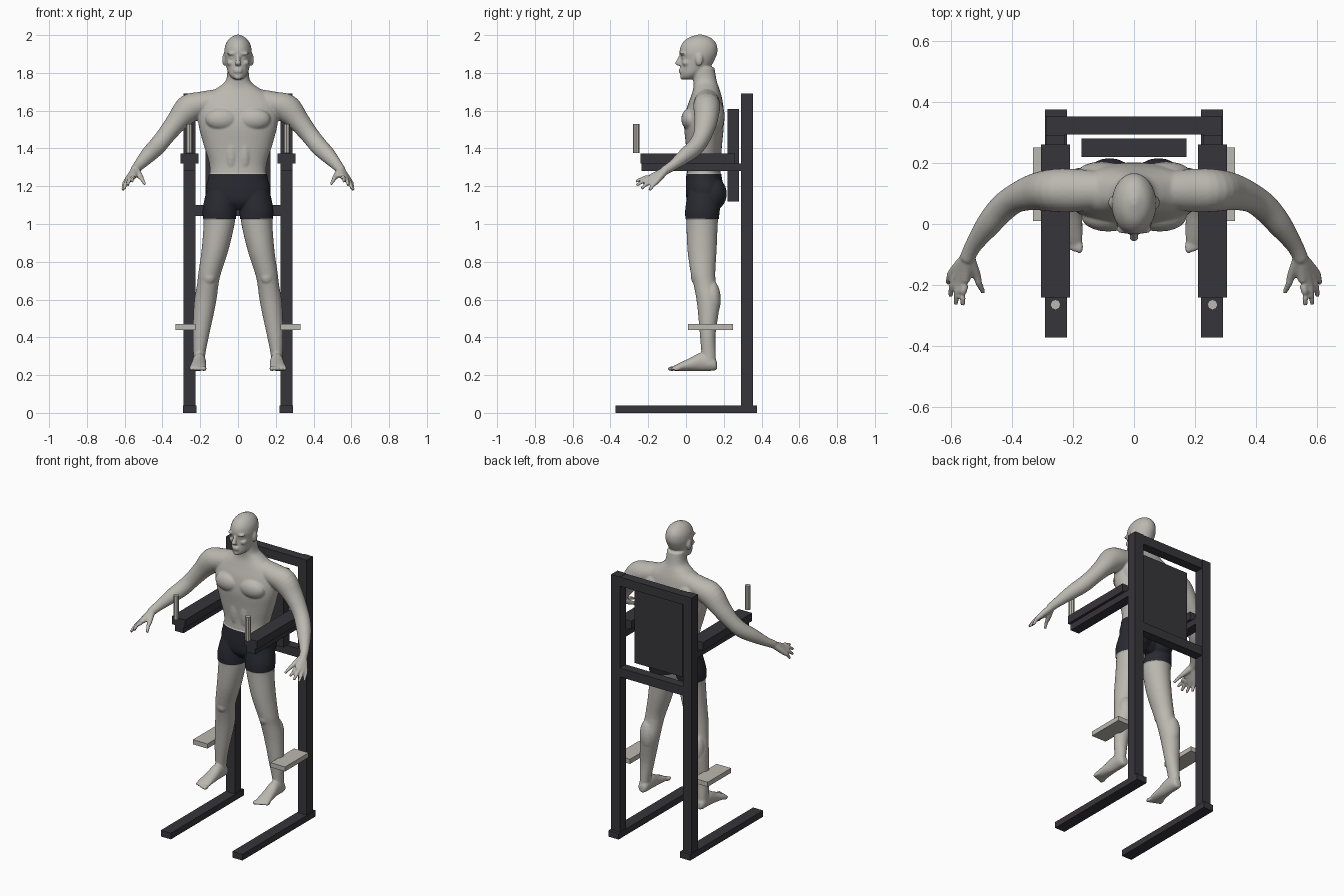
import bpy, bmesh, math
from mathutils import Vector, Matrix

cube = bpy.data.objects.get("Cube")
if cube:
    bpy.data.objects.remove(cube, do_unlink=True)


def material(name, rgb):
    mat = bpy.data.materials.new(name)
    mat.use_nodes = True
    color = (*rgb, 1)
    mat.diffuse_color = color
    shader = next(n for n in mat.node_tree.nodes if n.type == 'BSDF_PRINCIPLED')
    shader.inputs["Base Color"].default_value = color
    shader.inputs["Roughness"].default_value = .6
    return mat


SKIN = material("warm grey skin", (.50, .48, .44))
SHORTS = material("dark navy cloth", (.022, .023, .031))
FRAME = material("charcoal frame", (.037, .035, .042))
LIGHT = material("pale grey plastic", (.50, .48, .44))


def add_object(name, bm, *mats):
    mesh = bpy.data.meshes.new(name)
    bmesh.ops.recalc_face_normals(bm, faces=bm.faces[:])
    bm.to_mesh(mesh)
    bm.free()
    obj = bpy.data.objects.new(name, mesh)
    bpy.context.collection.objects.link(obj)
    for mat in mats:
        mesh.materials.append(mat)
    return obj


def box(name, mat, xs, ys, zs):
    low, high = (Vector(p) for p in zip(xs, ys, zs))
    size = high - low
    bm = bmesh.new()
    place = Matrix.Translation((low + high) / 2) @ Matrix.Diagonal((*size, 1))
    bmesh.ops.create_cube(bm, size=1, matrix=place)
    return add_object(name, bm, mat)


# Exercise station: the parts that come in left and right pairs
for side, s in (("left", 1), ("right", -1)):
    def pair(name, mat, xs, ys, zs):
        box(f"{side}_{name}", mat, sorted(s * x for x in xs), ys, zs)

    pair("base_rail", FRAME, (.22, .292), (-.372, .375), (0, .04))
    pair("upright", FRAME, (.226, .288), (.29, .354), (.04, 1.69))
    pair("arm_beam", FRAME, (.226, .288), (-.235, .29), (1.28, 1.32))
    pair("arm_pad", FRAME, (.21, .305), (-.24, .26), (1.32, 1.372))
    pair("foot_plate", LIGHT, (.226, .33), (.01, .25), (.44, .47))

    bm = bmesh.new()
    bmesh.ops.create_cone(bm, cap_ends=True, segments=8, radius1=.017, radius2=.017,
                          depth=.155, matrix=Matrix.Translation((s * .257, -.264, 1.453)))
    add_object(f"{side}_handle", bm, LIGHT)

# Crossbars and backrest
box("top_crossbar", FRAME, (-.23, .23), (.293, .352), (1.63, 1.688))
box("middle_crossbar", FRAME, (-.23, .23), (.293, .352), (1.042, 1.10))
box("backrest", FRAME, (-.172, .172), (.22, .28), (1.12, 1.61))


# Helpers for the figure: lofted limbs and rounded muscle masses
def spline(rows, steps=4):
    """Smooth curve through rows of centre and two radii."""
    pts = [Vector(r) for r in rows]
    out = []
    for i in range(len(pts) - 1):
        a, b, c, d = pts[max(i - 1, 0)], pts[i], pts[i + 1], pts[min(i + 2, len(pts) - 1)]
        for k in range(steps):
            t = k / steps
            out.append(b + (c - a) * t / 2 + (a * 2 - b * 5 + c * 4 - d) * t * t / 2
                       + (b * 3 - a - c * 3 + d) * t ** 3 / 2)
    return out + [pts[-1]]


def loft(bm, rows, s=1, axis=None, power=1, sides=28):
    """Skin elliptical rings; a fixed axis keeps every ring parallel."""
    curve = spline(rows)
    centres = [Vector((p[0] * s, p[1], p[2])) for p in curve]
    rings = []
    for i, (c, p) in enumerate(zip(centres, curve)):
        t = Vector(axis) if axis else centres[min(i + 1, len(curve) - 1)] - centres[max(i - 1, 0)]
        t.normalize()
        ref = Vector((0, 0, 1)) if abs(t.y) > .95 else Vector((0, 1, 0))
        u = t.cross(ref).normalized()
        v = u.cross(t)
        ring = []
        for k in range(sides):
            ang = math.tau * k / sides
            cu, sv = math.cos(ang), math.sin(ang)
            cu = math.copysign(abs(cu) ** power, cu)
            sv = math.copysign(abs(sv) ** power, sv)
            ring.append(bm.verts.new(c + u * cu * max(p[3], .002) + v * sv * max(p[4], .002)))
        rings.append(ring)
    for lower, upper in zip(rings, rings[1:]):
        for k in range(sides):
            n = (k + 1) % sides
            bm.faces.new((lower[k], lower[n], upper[n], upper[k]))
    bm.faces.new(rings[0][::-1])
    bm.faces.new(rings[-1])


def blob(bm, centre, radii, s=1):
    place = Matrix.Translation((centre[0] * s, *centre[1:])) @ Matrix.Diagonal((*radii, 1))
    bmesh.ops.create_uvsphere(bm, u_segments=20, v_segments=12, radius=1, matrix=place)


UP, BACK = (0, 0, 1), (0, 1, 0)
body = bmesh.new()

# Torso and neck
loft(body, [(0, .09, 1.08, .04, .05), (0, .095, 1.12, .14, .085), (0, .1, 1.18, .168, .097),
            (0, .095, 1.25, .152, .09), (0, .095, 1.32, .152, .088), (0, .095, 1.42, .182, .096),
            (0, .095, 1.52, .208, .105), (0, .1, 1.6, .212, .1), (0, .107, 1.67, .185, .083),
            (0, .107, 1.72, .11, .068), (0, .1, 1.76, .064, .062), (0, .09, 1.83, .056, .06)],
     axis=UP, power=.9, sides=40)

# Head and the features on its middle line
loft(body, [(0, .01, 1.766, .022, .024), (0, .016, 1.777, .037, .044), (0, .032, 1.80, .052, .062),
            (0, .052, 1.835, .062, .08), (0, .064, 1.875, .07, .09), (0, .066, 1.91, .073, .1),
            (0, .069, 1.95, .066, .093), (0, .072, 1.983, .044, .064), (0, .074, 2.002, .01, .014)],
     axis=UP, sides=32)
loft(body, [(0, -.022, 1.9, .009, .01), (0, -.035, 1.87, .011, .013), (0, -.044, 1.85, .016, .013),
            (0, -.034, 1.838, .013, .009)], axis=UP)
for z in (1.806, 1.818):
    blob(body, (0, -.026, z), (.025, .013, .007))
blob(body, (0, -.014, 1.778), (.022, .018, .015))

for s in (1, -1):
    # Face and ears
    blob(body, (.03, -.016, 1.902), (.028, .017, .009), s)
    blob(body, (.03, -.008, 1.88), (.014, .013, .009), s)
    blob(body, (.037, .002, 1.853), (.022, .022, .018), s)
    blob(body, (.073, .07, 1.87), (.011, .02, .033), s)

    # Chest, shoulder blades, lower back, stomach and seat
    blob(body, (.085, .025, 1.555), (.088, .05, .06), s)
    blob(body, (.105, .145, 1.57), (.095, .06, .1), s)
    blob(body, (.045, .135, 1.35), (.045, .055, .13), s)
    blob(body, (.035, .04, 1.38), (.04, .043, .12), s)
    blob(body, (.08, .14, 1.16), (.082, .072, .085), s)

    # Shoulder and arm
    loft(body, [(.07, .11, 1.66, .06, .06), (.19, .11, 1.635, .066, .07), (.26, .11, 1.61, .075, .07),
                (.325, .105, 1.54, .057, .06), (.385, .085, 1.465, .048, .048),
                (.43, .052, 1.41, .047, .045), (.475, 0, 1.365, .042, .04),
                (.525, -.07, 1.31, .029, .027), (.547, -.115, 1.282, .025, .024)], s)

    # Fingers run from the wrist so that together they form the palm
    for knuckle, tip in (((.552, -.188, 1.25), (.56, -.266, 1.225)),
                         ((.569, -.187, 1.24), (.583, -.262, 1.205)),
                         ((.583, -.175, 1.23), (.601, -.236, 1.187)),
                         ((.592, -.155, 1.225), (.609, -.193, 1.178)),
                         ((.516, -.165, 1.25), (.492, -.225, 1.21))):
        middle = (Vector(knuckle) + Vector(tip)) / 2 + Vector((.003, 0, .005))
        loft(body, [(.543, -.105, 1.287, .022, .02), (*knuckle, .015, .014),
                    (*middle, .011, .011), (*tip, .008, .008)], s, sides=14)

    # Leg and calf
    loft(body, [(.085, .1, 1.17, .08, .085), (.097, .088, 1.08, .086, .088), (.1, .085, 1.0, .082, .083),
                (.122, .085, .86, .071, .077), (.15, .09, .74, .06, .065), (.16, .1, .68, .057, .06),
                (.175, .118, .58, .058, .06), (.195, .115, .42, .044, .042),
                (.205, .12, .31, .032, .038), (.207, .122, .25, .031, .036)], s, axis=UP)
    blob(body, (.176, .138, .6), (.05, .046, .1), s)
    blob(body, (.152, .052, .72), (.034, .026, .04), s)

    # Foot and toes
    loft(body, [(.205, .164, .25, .018, .02), (.205, .145, .26, .031, .037), (.205, .08, .27, .035, .048),
                (.208, .02, .256, .039, .034), (.212, -.04, .242, .044, .02),
                (.212, -.065, .236, .041, .013)], s, axis=BACK)
    for i in range(5):
        blob(body, (.179 + i * .0175, -.074 + i * .006, .234),
             (.013 - i * .001, .024, .0125 - i * .0005), s)

# Fuse the masses into one smooth skin
figure = add_object("figure", body, SKIN, SHORTS)
remesh = figure.modifiers.new("Fuse", 'REMESH')
remesh.mode = 'VOXEL'
remesh.voxel_size = .0055
smooth = figure.modifiers.new("Soften", 'SMOOTH')
smooth.factor = .5
smooth.iterations = 4
bpy.context.view_layer.update()
graph = bpy.context.evaluated_depsgraph_get()
fused = bpy.data.meshes.new_from_object(figure.evaluated_get(graph))
figure.modifiers.clear()
figure.data = fused
fused.materials.clear()
for mat in (SKIN, SHORTS):
    fused.materials.append(mat)

# Cut clean hems for the shorts, then thicken the cloth a little
HEM, WAIST = 1.028, 1.265
bm = bmesh.new()
bm.from_mesh(fused)
for z in (HEM, WAIST):
    bmesh.ops.bisect_plane(bm, geom=bm.verts[:] + bm.edges[:] + bm.faces[:],
                           plane_co=(0, 0, z), plane_no=UP)
bm.normal_update()
cloth = set()
for face in bm.faces:
    centre = face.calc_center_median()
    worn = HEM < centre.z < WAIST and abs(centre.x) < .3
    face.material_index = int(worn)
    face.smooth = True
    if worn:
        cloth.update(face.verts)
for vert, normal in [(v, v.normal.copy()) for v in cloth]:
    vert.co += normal * .004
bm.to_mesh(fused)
bm.free()
